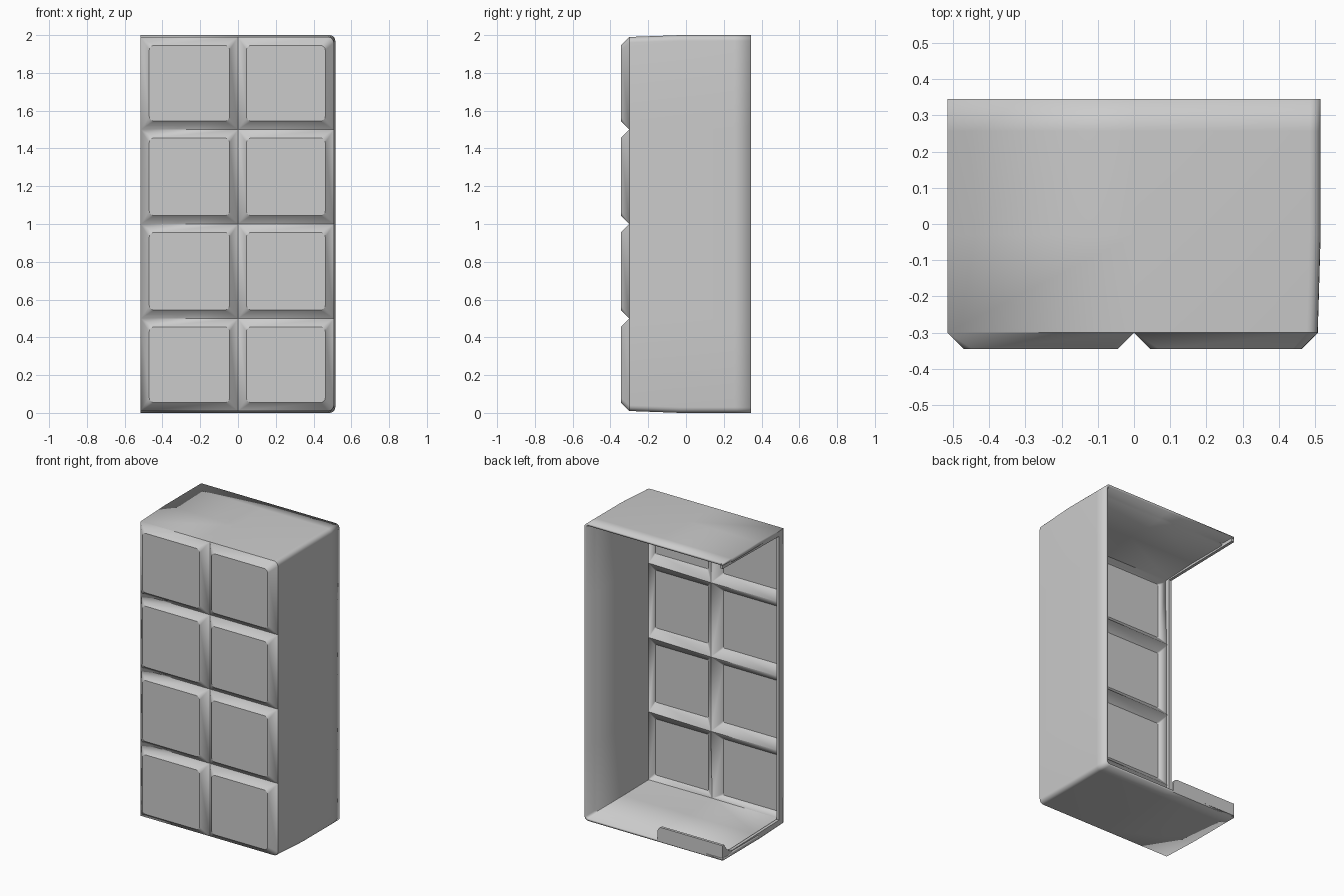
import bpy, bmesh, math

if "Cube" in bpy.data.objects:
    bpy.data.objects.remove(bpy.data.objects["Cube"])

CUT, FRONT, GROOVE, BACK = -0.515, -0.345, -0.3, 0.345
WALL = 0.028

grey = bpy.data.materials.new("plain_grey")
grey.use_nodes = True
colour = (0.6, 0.6, 0.6, 1)
grey.diffuse_color = colour
grey.node_tree.nodes["Principled BSDF"].inputs["Base Color"].default_value = colour


def make_object(name, bm):
    mesh = bpy.data.meshes.new(name)
    bm.to_mesh(mesh)
    bm.free()
    mesh.materials.append(grey)
    obj = bpy.data.objects.new(name, mesh)
    bpy.context.collection.objects.link(obj)
    return obj


def rounded_rect(x0, x1, z0, z1, radii, steps=5):
    """Outline from lower left, counter-clockwise; one radius per corner."""
    points = []
    corners = [(x0, z0, 1, 1), (x1, z0, -1, 1), (x1, z1, -1, -1), (x0, z1, 1, -1)]
    for i, ((x, z, sx, sz), r) in enumerate(zip(corners, radii)):
        for k in range(steps + 1):
            a = math.pi * (1 + i / 2 + k / steps / 2)
            points.append((x + sx * r + r * math.cos(a), z + sz * r + r * math.sin(a)))
    return points


def prism(name, points, place, offset):
    """Solid made by extruding a flat profile."""
    bm = bmesh.new()
    face = bm.faces.new([bm.verts.new(place(a, b)) for a, b in points])
    res = bmesh.ops.extrude_face_region(bm, geom=[face])
    verts = [v for v in res["geom"] if isinstance(v, bmesh.types.BMVert)]
    bmesh.ops.translate(bm, verts=verts, vec=offset)
    bmesh.ops.recalc_face_normals(bm, faces=bm.faces)
    return make_object(name, bm)


# Front panel: two columns and four rows of raised pads
bm = bmesh.new()
columns = [CUT, 0, 0.507]
rows = [0.01, 0.5, 1.0, 1.5, 1.99]
inset = 0.045
for c in range(2):
    for r in range(4):
        x0, x1, z0, z1 = columns[c], columns[c + 1], rows[r], rows[r + 1]
        corner = [0, 0.03 * (c == 1 and r == 0), 0.03 * (c == 1 and r == 3), 0]
        base = [bm.verts.new((x, GROOVE, z))
                for x, z in rounded_rect(x0, x1, z0, z1, corner)]
        pad = [bm.verts.new((x, FRONT, z)) for x, z in rounded_rect(
            x0 + inset, x1 - inset, z0 + inset, z1 - inset, [0.025] * 4)]
        bm.faces.new(pad)
        for i in range(len(pad)):
            j = (i + 1) % len(pad)
            bm.faces.new((base[i], base[j], pad[j], pad[i]))
bmesh.ops.remove_doubles(bm, verts=bm.verts, dist=0.0005)

# Left, top and bottom walls drawn back from the panel edge, with slight draft
edges = [e for e in bm.edges if e.is_boundary
         and not all(abs(v.co.x - CUT) < 0.001 for v in e.verts)]
for y, grow_x, grow_z in [(-0.03, 1.03 / 1.022, 1 / 0.99), (0.25, 1, 1),
                          (0.256, 1, 1), (BACK, 1, 1)]:
    res = bmesh.ops.extrude_edge_only(bm, edges=edges)["geom"]
    edges = [g for g in res if isinstance(g, bmesh.types.BMEdge)]
    for v in [g for g in res if isinstance(g, bmesh.types.BMVert)]:
        v.co = (CUT + (v.co.x - CUT) * grow_x, y, 1 + (v.co.z - 1) * grow_z)
bmesh.ops.recalc_face_normals(bm, faces=bm.faces)
bm.faces.ensure_lookup_table()
if bm.faces[0].normal.y > 0:
    bmesh.ops.reverse_faces(bm, faces=bm.faces)
shell = make_object("padded_shell", bm)

# Wall thickness, with a thinner rebated rim at the back
group = shell.vertex_groups.new(name="thickness")
for v in shell.data.vertices:
    group.add([v.index], 0.55 if v.co.y > 0.253 else 1.0, "REPLACE")
solid = shell.modifiers.new("wall", "SOLIDIFY")
solid.thickness = WALL
solid.offset = -1
solid.use_even_offset = True
solid.vertex_group = group.name

# Flange along the open side, rising to the tab at the lower back
flange_profile = [
    (BACK, 0.002), (-0.03, 0.002), (-0.298, 0.012), (-0.298, 1.988), (-0.03, 1.998),
    (BACK, 1.998), (BACK, 1.963), (-0.255, 1.953), (-0.255, 0.045), (0.24, 0.033),
    (0.27, 0.037), (0.3, 0.06), (0.325, 0.09), (BACK, 0.097)]
flange = prism("side_flange", flange_profile, lambda y, z: (CUT, y, z), (0.02, 0, 0))

# Low tab standing on the back edge of the floor
tab_profile = rounded_rect(CUT, -0.03, 0.002, 0.1, [0, 0, 0.03, 0])
tab_profile = list(dict.fromkeys((round(x, 4), round(z, 4)) for x, z in tab_profile))
tab = prism("back_tab", tab_profile, lambda x, z: (x, BACK, z), (0, -0.018, 0))

# Smooth the rounded corners and keep the creases sharp
bpy.ops.object.select_all(action="DESELECT")
for obj in (shell, flange, tab):
    obj.select_set(True)
bpy.context.view_layer.objects.active = shell
bpy.ops.object.shade_smooth_by_angle(angle=math.radians(30))
